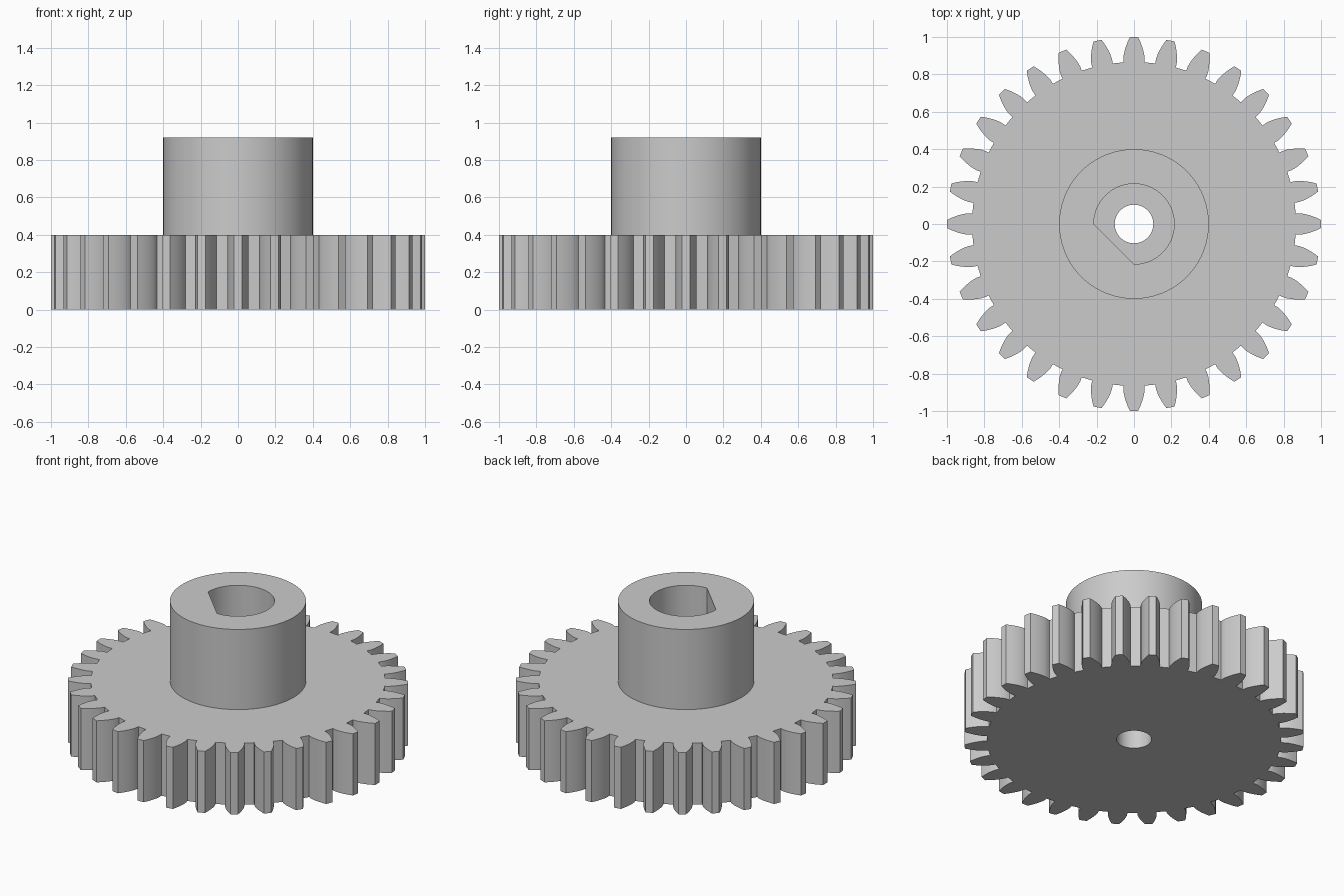
import bpy
import bmesh
from math import acos, cos, pi, radians, sin, sqrt, tan

if "Cube" in bpy.data.objects:
    bpy.data.objects.remove(bpy.data.objects["Cube"])

TEETH = 32
TIP_R, PITCH_R, ROOT_R = 1.0, TEETH / (TEETH + 2), 0.866
GEAR_H, TOP = 0.4, 0.92
HUB_R, BORE_R, HOLE_R = 0.4, 0.215, 0.103
PRESSURE = radians(20)

grey = bpy.data.materials.new("light grey")
grey.use_nodes = True
colour = (0.6, 0.6, 0.6, 1)
grey.diffuse_color = colour
grey.node_tree.nodes["Principled BSDF"].inputs["Base Color"].default_value = colour


def polar(r, a):
    return (r * cos(a), r * sin(a))


def circle(r, n=96):
    return [polar(r, 2 * pi * i / n) for i in range(n)]


def flank(steps=6):
    """Radius and half angle pairs along an involute tooth side, root to tip."""
    base_r = PITCH_R * cos(PRESSURE)
    base_angle = pi / (2 * TEETH) + tan(PRESSURE) - PRESSURE
    side = [(ROOT_R, base_angle)]
    for i in range(steps + 1):
        r = base_r + (TIP_R - base_r) * (i / steps) ** 1.3
        roll = sqrt(max(0, (r / base_r) ** 2 - 1))
        side.append((r, base_angle - roll + acos(min(1, base_r / r))))
    return side


def gear_outline():
    side = flank()
    points = []
    for t in range(TEETH):
        a = 2 * pi * t / TEETH
        points += [polar(r, a - h) for r, h in side]
        points += [polar(r, a + h) for r, h in reversed(side)]
    return points


def pierced_prism(name, outer, inner, z0, z1, bottom=True):
    """Extruded outline with an opening running through it."""
    bm = bmesh.new()
    rims = {z0: [], z1: []}
    for loop in (outer, inner):
        rings = {z: [bm.verts.new((x, y, z)) for x, y in loop] for z in rims}
        n = len(loop)
        for i in range(n):
            j = (i + 1) % n
            bm.faces.new((rings[z0][i], rings[z0][j], rings[z1][j], rings[z1][i]))
            for z in rims:
                rims[z].append(bm.edges.get((rings[z][i], rings[z][j])))
    for z, edges in rims.items():
        if z == z1 or bottom:
            bmesh.ops.triangle_fill(bm, edges=edges, use_beauty=True,
                                    normal=(0, 0, 1 if z == z1 else -1))
    bmesh.ops.recalc_face_normals(bm, faces=bm.faces)
    mesh = bpy.data.meshes.new(name)
    bm.to_mesh(mesh)
    bm.free()
    mesh.materials.append(grey)
    obj = bpy.data.objects.new(name, mesh)
    bpy.context.collection.objects.link(obj)
    bpy.ops.object.select_all(action="DESELECT")
    obj.select_set(True)
    bpy.context.view_layer.objects.active = obj
    bpy.ops.object.shade_smooth_by_angle(angle=radians(25))
    return obj


# Toothed wheel with a small centre hole
pierced_prism("gear_wheel", gear_outline(), circle(HOLE_R, 64), 0, GEAR_H)

# Hub with a D-shaped shaft socket, flat towards the front left
d_bore = [p for p in circle(BORE_R) if not (p[0] < -0.001 and p[1] < -0.001)]
pierced_prism("hub", circle(HUB_R), d_bore, GEAR_H, TOP, bottom=False)
